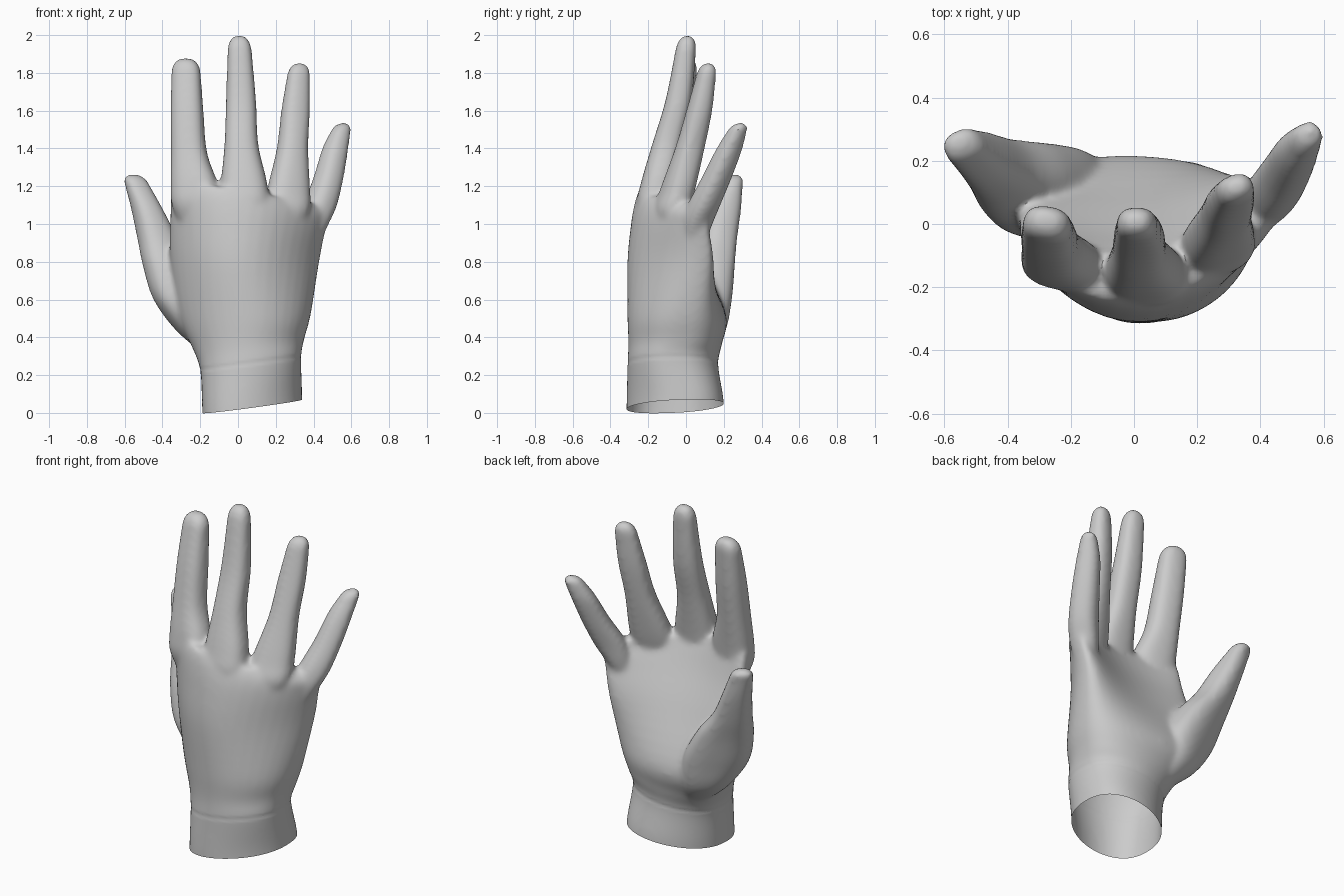
import bpy, bmesh, math
from mathutils import Vector

cube = bpy.data.objects.get("Cube")
if cube:
    bpy.data.objects.remove(cube, do_unlink=True)

SIDES = 40
bm = bmesh.new()


def power(v, p):
    return math.copysign(abs(v) ** p, v)


def loft(rings):
    """Skin a list of point rings into a closed shell."""
    loops = [[bm.verts.new(p) for p in ring] for ring in rings]
    for a, b in zip(loops, loops[1:]):
        for i in range(SIDES):
            j = (i + 1) % SIDES
            bm.faces.new((a[i], a[j], b[j], b[i]))
    bm.faces.new(loops[0][::-1])
    bm.faces.new(loops[-1])


def smooth_rows(rows, steps=5):
    """Catmull-Rom interpolation through rows of numbers."""
    out = []
    for i in range(len(rows) - 1):
        p = [rows[max(i - 1, 0)], rows[i], rows[i + 1], rows[min(i + 2, len(rows) - 1)]]
        for s in range(steps):
            t = s / steps
            out.append([0.5 * (2 * b + (c - a) * t + (2 * a - 5 * b + 4 * c - d) * t * t
                               + (3 * b - a - 3 * c + d) * t ** 3)
                        for a, b, c, d in zip(*p)])
    return out + [list(rows[-1])]


def palm_ring(z, left, right, back, front, arch, lean, tilt):
    """Arched cross-section: back of the hand is convex, palm is hollowed."""
    cx, w = (left + right) / 2, (right - left) / 2
    mid, h = (back + front) / 2, (front - back) / 2
    ring = []
    for i in range(SIDES):
        t = math.tau * i / SIDES
        u = math.cos(t)
        x = cx + w * u
        y = mid + arch * u * u + lean * u + h * power(math.sin(t), 0.85)
        ring.append((x, y, z + tilt * x))
    return ring


def finger(rows, cap, twist=0.0):
    """Tube of squarish sections (x, y, z, half width, half depth) with a blunt tip."""
    rows = smooth_rows(rows)
    last, prev = Vector(rows[-1][:3]), Vector(rows[-3][:3])
    way = (last - prev).normalized()
    width, depth = rows[-1][3:]
    for k in range(1, 7):
        a = k / 6 * math.radians(82)
        shrink = math.cos(a) ** 0.75
        rows.append([*(last + way * cap * math.sin(a)), width * shrink, depth * shrink])
    c, s = math.cos(twist), math.sin(twist)
    rings = []
    for x, y, z, rx, ry in rows:
        ring = []
        for i in range(SIDES):
            t = math.tau * i / SIDES
            px, py = rx * power(math.cos(t), 0.8), ry * power(math.sin(t), 0.8)
            ring.append((x + px * c - py * s, y + px * s + py * c, z))
        rings.append(ring)
    loft(rings)


# Cuff, wrist and palm: z, left, right, back, front, arch, lean, tilt
loft([palm_ring(*r) for r in smooth_rows([
    (-0.10, -0.185, 0.345, -0.31, 0.195, 0.00, 0.05, 0.13),
    (0.05, -0.19, 0.34, -0.31, 0.195, 0.00, 0.045, 0.13),
    (0.25, -0.20, 0.335, -0.31, 0.17, 0.00, 0.01, 0.13),
    (0.36, -0.24, 0.35, -0.305, 0.19, 0.03, 0.00, 0.08),
    (0.52, -0.32, 0.385, -0.31, 0.21, 0.07, -0.02, 0.00),
    (0.80, -0.36, 0.43, -0.31, 0.09, 0.16, 0.03, 0.00),
    (1.00, -0.36, 0.468, -0.288, -0.005, 0.175, 0.06, -0.03),
    (1.12, -0.355, 0.49, -0.262, -0.055, 0.175, 0.08, -0.14),
    (1.18, -0.32, 0.46, -0.235, -0.08, 0.165, 0.09, -0.18),
])])

# Index finger
finger([(-0.22, -0.10, 0.92, 0.05, 0.04), (-0.228, -0.125, 1.09, 0.12, 0.08),
        (-0.232, -0.115, 1.21, 0.126, 0.085), (-0.26, -0.08, 1.38, 0.096, 0.08),
        (-0.27, -0.04, 1.60, 0.087, 0.075), (-0.275, -0.005, 1.80, 0.078, 0.06)], 0.08, -0.2)
# Middle finger
finger([(0.04, -0.16, 0.92, 0.05, 0.04), (0.035, -0.17, 1.09, 0.125, 0.09),
        (0.032, -0.148, 1.22, 0.122, 0.09), (0.018, -0.10, 1.42, 0.09, 0.08),
        (0.016, -0.04, 1.65, 0.08, 0.07), (0.009, -0.003, 1.91, 0.065, 0.055)], 0.09)
# Ring finger
finger([(0.25, -0.08, 0.90, 0.05, 0.04), (0.262, -0.08, 1.06, 0.115, 0.085),
        (0.268, -0.045, 1.18, 0.115, 0.085), (0.288, 0.02, 1.40, 0.082, 0.075),
        (0.305, 0.07, 1.60, 0.076, 0.065), (0.32, 0.105, 1.78, 0.062, 0.05)], 0.075, 0.35)
# Little finger
finger([(0.35, 0.03, 0.82, 0.03, 0.04), (0.40, 0.06, 0.99, 0.07, 0.075),
        (0.435, 0.095, 1.10, 0.088, 0.08), (0.48, 0.165, 1.25, 0.077, 0.075),
        (0.515, 0.23, 1.40, 0.067, 0.065), (0.54, 0.265, 1.48, 0.055, 0.05)], 0.065, 0.6)
# Thumb and its broad base pad
finger([(-0.10, 0.05, 0.30, 0.06, 0.07), (-0.19, 0.085, 0.43, 0.13, 0.115),
        (-0.27, 0.10, 0.60, 0.18, 0.125), (-0.35, 0.13, 0.78, 0.155, 0.115),
        (-0.422, 0.165, 0.92, 0.108, 0.10), (-0.482, 0.205, 1.08, 0.08, 0.085),
        (-0.535, 0.242, 1.21, 0.065, 0.055)], 0.06, 0.4)

bmesh.ops.recalc_face_normals(bm, faces=bm.faces)
shell = bpy.data.meshes.new("glove")
bm.to_mesh(shell)
bm.free()
glove = bpy.data.objects.new("glove", shell)
bpy.context.collection.objects.link(glove)

# Fuse the parts into one skin and soften the joins
fuse = glove.modifiers.new("fuse", "REMESH")
fuse.mode = "VOXEL"
fuse.voxel_size = 0.012
soft = glove.modifiers.new("soften", "SMOOTH")
soft.factor = 0.5
soft.iterations = 18
graph = bpy.context.evaluated_depsgraph_get()
skin = bpy.data.meshes.new_from_object(glove.evaluated_get(graph))
glove.modifiers.clear()
glove.data = skin

# Cut the slanted open mouth of the cuff
bm = bmesh.new()
bm.from_mesh(skin)
bmesh.ops.bisect_plane(bm, geom=bm.verts[:] + bm.edges[:] + bm.faces[:],
                       plane_co=(-0.18, -0.04, 0.002), plane_no=(-0.13, -0.03, 1),
                       clear_inner=True)
# Fine hem crease round the wrist
for v in bm.verts:
    gap = abs(v.co.z - 0.13 * v.co.x - 0.255)
    if gap < 0.012:
        v.co -= v.normal * 0.003 * (1 - gap / 0.012)
bm.to_mesh(skin)
bm.free()

grey = bpy.data.materials.new("soft grey")
grey.use_nodes = True
colour = (0.6, 0.6, 0.6, 1)
grey.diffuse_color = colour
grey.node_tree.nodes["Principled BSDF"].inputs["Base Color"].default_value = colour
skin.materials.clear()
skin.materials.append(grey)

bpy.ops.object.select_all(action="DESELECT")
glove.select_set(True)
bpy.context.view_layer.objects.active = glove
bpy.ops.object.shade_smooth_by_angle(angle=math.radians(40))
